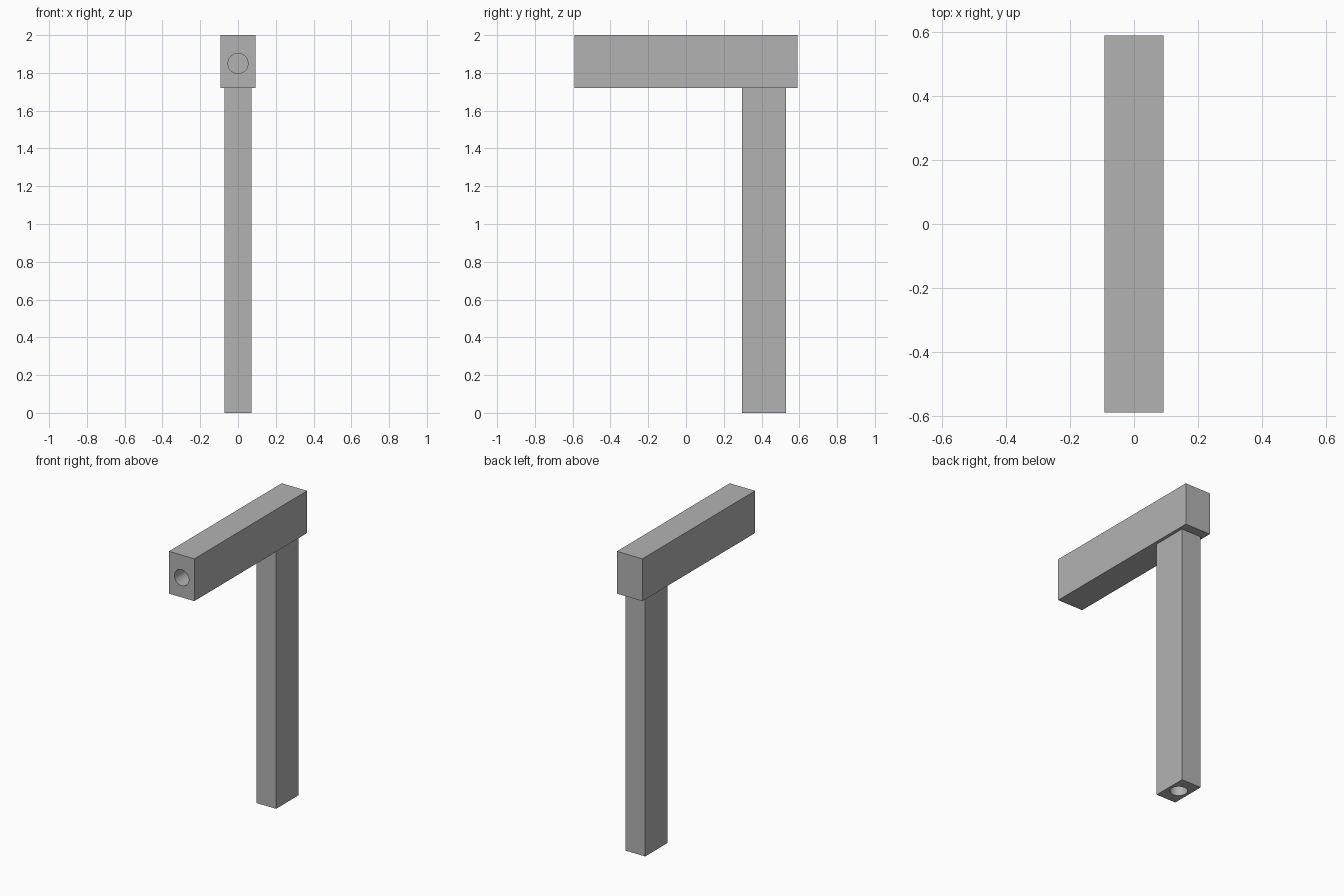
import bpy
import math

if "Cube" in bpy.data.objects:
    bpy.data.objects.remove(bpy.data.objects["Cube"])

metal = bpy.data.materials.new("plain grey")
metal.use_nodes = True
GREY = (0.45, 0.45, 0.45, 1)
metal.diffuse_color = GREY
metal.node_tree.nodes["Principled BSDF"].inputs["Base Color"].default_value = GREY

POST_Y, BORE_Z, BORE_R = 0.413, 1.85, 0.053


def box(name, low, high):
    center = [(a + b) / 2 for a, b in zip(low, high)]
    bpy.ops.mesh.primitive_cube_add(size=1, location=center)
    ob = bpy.context.object
    ob.name = name
    ob.scale = [b - a for a, b in zip(low, high)]
    bpy.ops.object.transform_apply(location=False, rotation=False, scale=True)
    ob.data.materials.append(metal)
    return ob


def bore(name, location, length, rotation=(0, 0, 0)):
    bpy.ops.mesh.primitive_cylinder_add(vertices=48, radius=BORE_R, depth=length,
                                        location=location, rotation=rotation)
    ob = bpy.context.object
    ob.name = name
    ob.data.materials.append(metal)
    ob.hide_render = True
    return ob


def cut(ob, cutters):
    bpy.ops.object.select_all(action="DESELECT")
    ob.select_set(True)
    bpy.context.view_layer.objects.active = ob
    for cutter in cutters:
        mod = ob.modifiers.new("bore", "BOOLEAN")
        mod.operation = "DIFFERENCE"
        mod.solver = "EXACT"
        mod.object = cutter
        bpy.ops.object.modifier_apply(modifier=mod.name)
    bpy.ops.object.shade_smooth_by_angle(angle=math.radians(30))


# Horizontal arm and upright post
arm = box("arm", (-0.093, -0.59, 1.72), (0.093, 0.59, 2))
post = box("post", (-0.072, POST_Y - 0.117, 0), (0.072, POST_Y + 0.117, 1.72))

# Round channels, open at the front of the arm and the foot of the post
front, back = -0.7, POST_Y + BORE_R
arm_bore = bore("arm_bore", (0, (front + back) / 2, BORE_Z), back - front,
                (math.pi / 2, 0, 0))
bottom, top = -0.1, BORE_Z
post_bore = bore("post_bore", (0, POST_Y, (bottom + top) / 2), top - bottom)

cut(arm, [arm_bore, post_bore])
cut(post, [post_bore])
for cutter in (arm_bore, post_bore):
    bpy.data.objects.remove(cutter)
